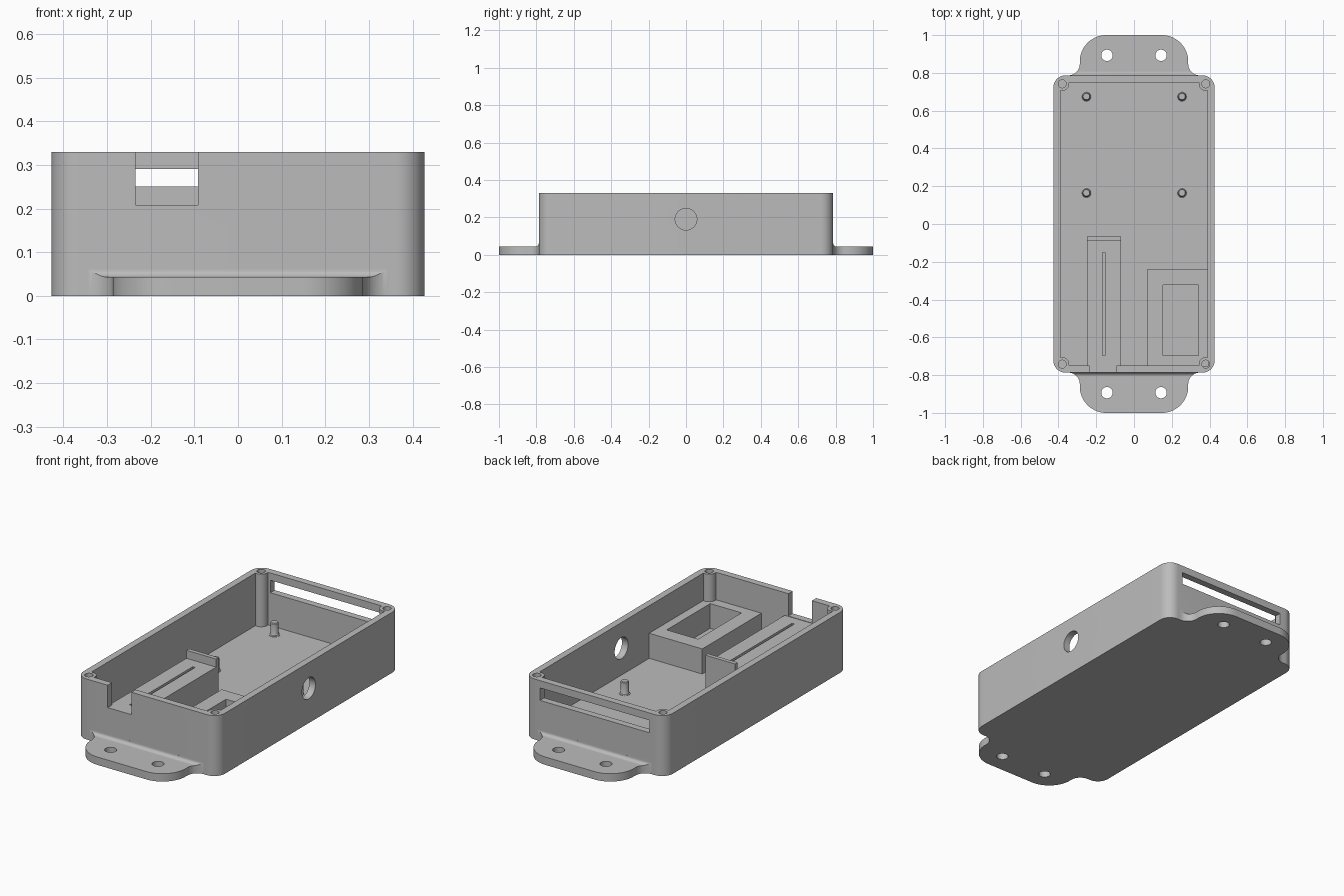
import bpy, bmesh, math

if "Cube" in bpy.data.objects:
    bpy.data.objects.remove(bpy.data.objects["Cube"])

grey = bpy.data.materials.new("light_grey_plastic")
grey.diffuse_color = (0.5, 0.5, 0.5, 1)
grey.use_nodes = True
grey.node_tree.nodes["Principled BSDF"].inputs["Base Color"].default_value = grey.diffuse_color

X, Y, WALL, TOP, FLOOR = 0.427, 0.787, 0.037, 0.33, 0.043


def arc(cx, cy, r, a0, a1, n=12):
    """Points on an arc, angles in degrees."""
    angles = [math.radians(a0 + (a1 - a0) * i / n) for i in range(n + 1)]
    return [(cx + r * math.cos(a), cy + r * math.sin(a)) for a in angles]


def circle(cx, cy, r, n=40):
    return arc(cx, cy, r, 0, 360, n)[:-1]


def rounded_rect(hx, hy, r):
    return [p for sx, sy, a in ((1, 1, 0), (-1, 1, 90), (-1, -1, 180), (1, -1, 270))
            for p in arc(sx * (hx - r), sy * (hy - r), r, a, a + 90)]


def rect(x0, x1, y0, y1):
    return [(x0, y0), (x1, y0), (x1, y1), (x0, y1)]


def finish(bm, name):
    bmesh.ops.recalc_face_normals(bm, faces=bm.faces)
    mesh = bpy.data.meshes.new(name)
    bm.to_mesh(mesh)
    bm.free()
    mesh.materials.append(grey)
    obj = bpy.data.objects.new(name, mesh)
    bpy.context.collection.objects.link(obj)
    return obj


def prism(name, outline, h0, h1, axis="z"):
    """Extrude an outline along z (outline in xy) or along x (outline in yz)."""
    bm = bmesh.new()
    def at(p, h):
        return bm.verts.new((p[0], p[1], h) if axis == "z" else (h, p[0], p[1]))
    low = [at(p, h0) for p in outline]
    high = [at(p, h1) for p in outline]
    bm.faces.new(low[::-1])
    bm.faces.new(high)
    n = len(outline)
    for i in range(n):
        j = (i + 1) % n
        bm.faces.new((low[i], low[j], high[j], high[i]))
    return finish(bm, name)


def lathe(name, profile, x, y):
    bm = bmesh.new()
    vs = [bm.verts.new((r, 0, z)) for r, z in profile]
    es = [bm.edges.new(pair) for pair in zip(vs, vs[1:])]
    bmesh.ops.spin(bm, geom=vs + es, cent=(0, 0, 0), axis=(0, 0, 1),
                   angle=math.tau, steps=32)
    bmesh.ops.remove_doubles(bm, verts=bm.verts, dist=1e-5)
    bmesh.ops.translate(bm, verts=bm.verts, vec=(x, y, 0))
    return finish(bm, name)


def combine(obj, tool, operation="DIFFERENCE"):
    """Boolean the tool into obj, then remove the tool."""
    mod = obj.modifiers.new("bool", "BOOLEAN")
    mod.operation, mod.object, mod.solver = operation, tool, "EXACT"
    bpy.context.view_layer.update()
    graph = bpy.context.evaluated_depsgraph_get()
    mesh = bpy.data.meshes.new_from_object(obj.evaluated_get(graph))
    obj.modifiers.clear()
    obj.data = mesh
    bpy.data.objects.remove(tool)


corners = [(sx, sy) for sx in (-1, 1) for sy in (-1, 1)]

# Case: open tray with corner screw posts
case = prism("case_shell", rounded_rect(X, Y, 0.065), 0, TOP)
combine(case, prism("cavity", rounded_rect(X - WALL, Y - WALL, 0.028), FLOOR, 0.5))
for sx, sy in corners:
    combine(case, prism("post", circle(sx * 0.38, sy * 0.742, 0.037), 0.02, TOP), "UNION")
for sx, sy in corners:
    combine(case, prism("screw_hole", circle(sx * 0.38, sy * 0.742, 0.021, 32), 0.1, 0.5))

# Wall openings: front notch, back slot, round hole on the right
combine(case, prism("notch", rect(-0.235, -0.092, -0.85, -0.74), 0.208, 0.5))
combine(case, prism("slot", rect(-0.33, 0.33, 0.74, 0.85), 0.222, 0.29))
combine(case, prism("hole", circle(0, 0.19, 0.058, 48), 0.36, 0.5, "x"))

# Mounting flanges with flared roots and a fillet against the wall
half = ([(0.347, 0.77)] + arc(0.347, 0.847, 0.06, 270, 180)
        + arc(0.147, 0.86, 0.14, 0, 90, 18))
outline = half + [(-x, y) for x, y in reversed(half)]
fillet = arc(0.807, 0.063, 0.02, 270, 180, 8) + [(0.787, 0.1), (1.1, 0.1), (1.1, FLOOR)]
for s, label in ((-1, "front"), (1, "back")):
    flange = prism(label + "_flange", [(x, s * y) for x, y in outline], 0, 0.0628)
    combine(flange, prism("fillet", [(s * y, z) for y, z in fillet], -0.6, 0.6, "x"))
    for x in (-0.143, 0.143):
        combine(flange, prism("mount_hole", circle(x, s * 0.893, 0.03), -0.1, 0.2))

# Raised platform with a narrow groove, and its end stop
platform = prism("platform", rect(-0.25, -0.07, -0.752, -0.075), 0.03, 0.206)
combine(platform, prism("groove", rect(-0.168, -0.153, -0.695, -0.15), 0.06, 0.3))
prism("platform_stop", rect(-0.25, -0.07, -0.088, -0.066), 0.03, 0.25)

# Block with a rectangular pocket
holder = prism("pocket_block", rect(0.07, 0.395, -0.755, -0.24), 0.03, 0.18)
combine(holder, prism("pocket", rect(0.153, 0.342, -0.697, -0.322), FLOOR + 0.002, 0.4))

# Board pegs with flared bases
peg = [(0.028, FLOOR - 0.005), (0.028, FLOOR + 0.002), (0.023, FLOOR + 0.005), (0.02, FLOOR + 0.012),
       (0.02, 0.109), (0.017, 0.113), (0, 0.113)]
for x in (-0.252, 0.254):
    for y in (0.165, 0.675):
        lathe("board_peg", peg, x, y)

# Smooth shading with sharp edges kept
for obj in bpy.context.scene.objects:
    obj.select_set(True)
bpy.context.view_layer.objects.active = case
bpy.ops.object.shade_smooth_by_angle(angle=math.radians(30))
